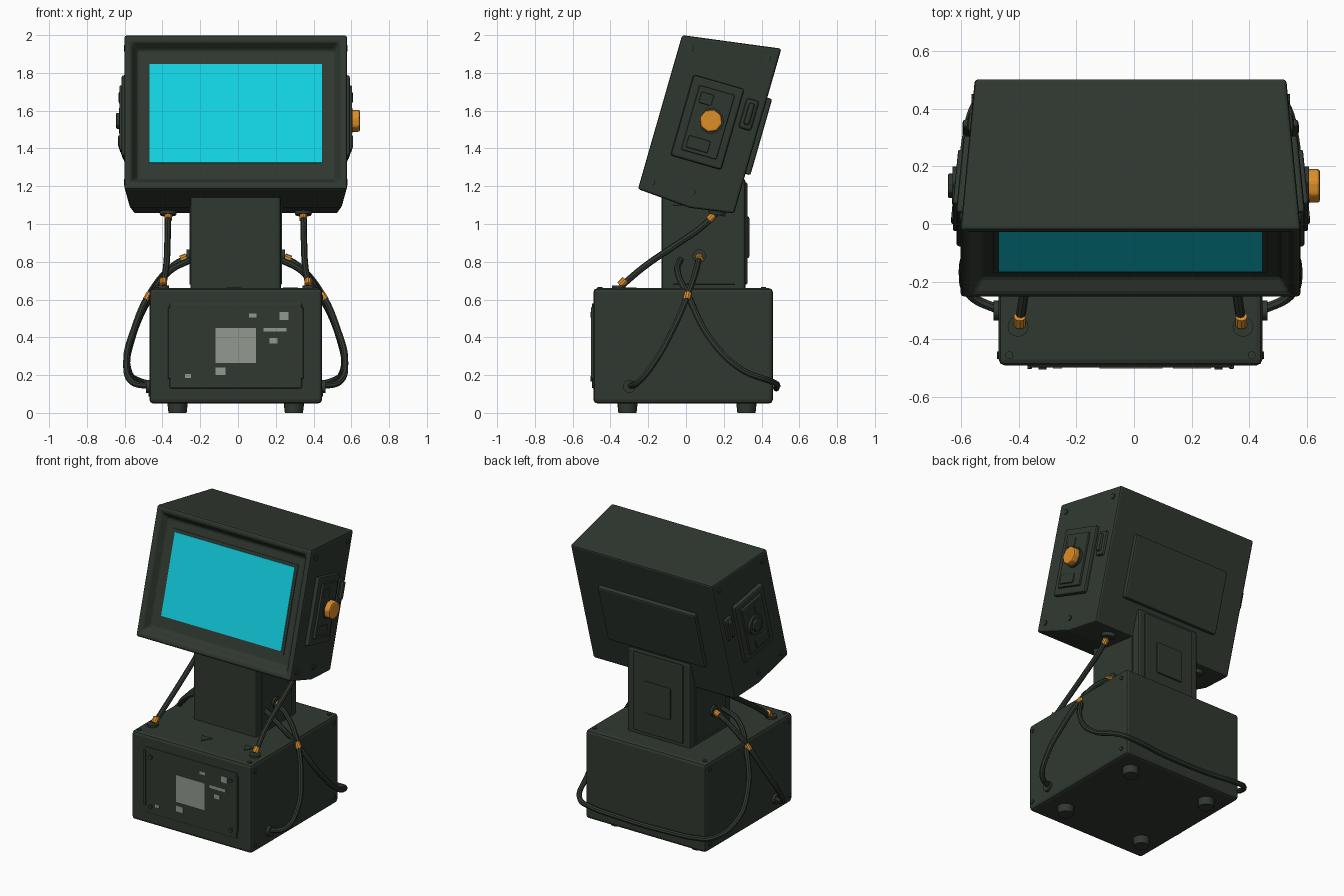
import bpy, bmesh, math
from mathutils import Matrix, Vector

if "Cube" in bpy.data.objects:
    bpy.data.objects.remove(bpy.data.objects["Cube"])

CX = -0.012                                     # the body's symmetry plane
WORLD = Matrix.Translation((CX, 0, 0))
# head frame: x across, y depth into the head, z up along the tilted screen
HEAD = Matrix.Translation((CX, -0.1375, 1.5925)) @ Matrix.Rotation(math.radians(-16), 4, 'X')


def material(name, rgb):
    m = bpy.data.materials.new(name)
    m.diffuse_color = (*rgb, 1)
    m.use_nodes = True
    m.node_tree.nodes["Principled BSDF"].inputs["Base Color"].default_value = m.diffuse_color
    return m


BODY = material("dark olive casing", (0.030, 0.040, 0.030))
SCREEN = material("cyan screen", (0.006, 0.64, 0.76))
ORANGE = material("orange", (0.72, 0.27, 0.022))
GREY = material("worn grey", (0.29, 0.32, 0.28))


def finish(name, bm, mat, frame=WORLD, bevel=0, smooth=False):
    bmesh.ops.recalc_face_normals(bm, faces=bm.faces)
    me = bpy.data.meshes.new(name)
    bm.to_mesh(me)
    bm.free()
    me.materials.append(mat)
    ob = bpy.data.objects.new(name, me)
    bpy.context.collection.objects.link(ob)
    ob.matrix_world = frame
    if bevel:
        b = ob.modifiers.new("bevel", 'BEVEL')
        b.width, b.segments, b.limit_method = bevel, 2, 'ANGLE'
        b.angle_limit = math.radians(30)
    if smooth:
        shade(ob)
    return ob


def shade(ob):
    bpy.ops.object.select_all(action='DESELECT')
    ob.select_set(True)
    bpy.context.view_layer.objects.active = ob
    bpy.ops.object.shade_smooth_by_angle(angle=math.radians(35))


def box(name, lo, hi, mat=BODY, frame=WORLD, bevel=0.0, rot=0.0):
    lo, hi = Vector(lo), Vector(hi)
    bm = bmesh.new()
    bmesh.ops.create_cube(bm, size=1)
    bmesh.ops.scale(bm, vec=hi - lo, verts=bm.verts)
    m = Matrix.Translation((lo + hi) / 2) @ Matrix.Rotation(rot, 4, 'Z')
    bmesh.ops.transform(bm, matrix=m, verts=bm.verts)
    return finish(name, bm, mat, frame, bevel)


def cyl(name, p, axis, r, h, mat=BODY, frame=WORLD, sides=16, r2=None, bevel=0):
    """Cylinder centred at p along axis."""
    bm = bmesh.new()
    bmesh.ops.create_cone(bm, cap_ends=True, segments=sides, radius1=r,
                          radius2=r if r2 is None else r2, depth=h)
    q = Vector(axis).to_track_quat('Z', 'Y').to_matrix().to_4x4()
    bmesh.ops.transform(bm, matrix=Matrix.Translation(p) @ q, verts=bm.verts)
    return finish(name, bm, mat, frame, bevel, sides > 8)


def cable(name, pts, r=0.017):
    cu = bpy.data.curves.new(name, 'CURVE')
    cu.dimensions = '3D'
    cu.bevel_depth, cu.bevel_resolution, cu.resolution_u = r, 2, 8
    cu.use_fill_caps = True
    sp = cu.splines.new('BEZIER')
    sp.bezier_points.add(len(pts) - 1)
    for bp, p in zip(sp.bezier_points, pts):
        bp.co = p
        bp.handle_left_type = bp.handle_right_type = 'AUTO'
    cu.materials.append(BODY)
    ob = bpy.data.objects.new(name, cu)
    bpy.context.collection.objects.link(ob)
    ob.matrix_world = WORLD
    bpy.ops.object.select_all(action='DESELECT')
    ob.select_set(True)
    bpy.context.view_layer.objects.active = ob
    bpy.ops.object.convert(target='MESH')
    shade(bpy.context.object)


# ---- base box with front panel, worn paint chips, feet and screws
box("base_box", (-0.457, -0.49, 0.05), (0.457, 0.46, 0.66), bevel=0.02)
box("base_front_panel", (-0.35, -0.498, 0.13), (0.35, -0.48, 0.58), bevel=0.006)
for s in (-1, 1):
    box("front_panel_rail", (s * 0.35 - 0.008, -0.503, 0.18), (s * 0.35 + 0.008, -0.485, 0.56), bevel=0.004)
    for z in (0.18, 0.52):
        cyl("panel_screw", (s * 0.305, -0.499, z), (0, -1, 0), 0.014, 0.012, sides=10)
    for y in (-0.31, 0.32):
        cyl("foot", (s * 0.308, y, 0.03), (0, 0, -1), 0.055, 0.06, r2=0.048)
    for y in (-0.455, 0.41):
        cyl("base_top_screw", (s * 0.42, y, 0.66), (0, 0, 1), 0.014, 0.012, sides=10)
        for z in (0.1, 0.61):
            cyl("base_side_screw", (s * 0.457, y, z), (s, 0, 0), 0.014, 0.012, sides=10)
chips = [(-0.12, 0.265, 0.095, 0.45), (0.057, 0.505, 0.098, 0.525), (0.22, 0.493, 0.267, 0.535),
         (0.135, 0.43, 0.257, 0.45), (0.168, 0.367, 0.21, 0.397), (-0.12, 0.2, -0.067, 0.24),
         (-0.28, 0.185, -0.25, 0.205)]
for x0, z0, x1, z1 in chips:
    box("paint_chip", (x0 - CX, -0.501, z0), (x1 - CX, -0.496, z1), GREY)
for x in (-0.01, 0.29):                          # triangular markers on the base top
    cyl("top_marker", (x, -0.325 if x < 0 else -0.285, 0.661), (0, 0, 1), 0.045, 0.006, sides=3)

# ---- neck column
box("neck_column", (-0.24, -0.13, 0.62), (0.24, 0.315, 1.24), bevel=0.015)
box("neck_back_frame", (-0.19, 0.30, 0.68), (0.19, 0.325, 1.22), bevel=0.008)
box("neck_back_cover", (-0.10, 0.31, 0.82), (0.10, 0.335, 1.04), bevel=0.008)
for s in (-1, 1):
    box("neck_side_plate", (s * 0.235 - 0.01, -0.07, 0.68), (s * 0.235 + 0.01, 0.26, 1.1), bevel=0.004)

# ---- head shell: side profile (depth, up) narrowing towards the back
DEPTH = 0.525


def half_width(d):
    return 0.59 - 0.05 * d / DEPTH


profile = [(0, 0.424), (DEPTH, 0.5), (DEPTH, -0.408), (0.29, -0.444), (0, -0.424)]
bm = bmesh.new()
left = [bm.verts.new((-half_width(d), d, u)) for d, u in profile]
right = [bm.verts.new((half_width(d), d, u)) for d, u in profile]
bm.faces.new(left)
bm.faces.new(right)
n = len(profile)
for i in range(n):
    j = (i + 1) % n
    front = bm.faces.new((left[i], left[j], right[j], right[i]))   # the last one is the front
bmesh.ops.recalc_face_normals(bm, faces=bm.faces)
bmesh.ops.inset_region(bm, faces=[front], thickness=0.05)
bmesh.ops.inset_region(bm, faces=[front], thickness=0.05, depth=-0.055)
finish("head_shell", bm, BODY, HEAD, 0.012)

# ---- screen and its inner border
box("screen_border", (-0.475, 0.050, -0.285), (0.475, 0.07, 0.297), frame=HEAD)
box("screen", (-0.457, 0.045, -0.265), (0.457, 0.052, 0.277), SCREEN, HEAD)

# ---- back hatch
box("back_hatch", (-0.37, 0.50, -0.19), (0.37, 0.552, 0.23), frame=HEAD, bevel=0.01)

# ---- control plates, knobs, levers and rivets on the head sides
slant = math.atan(0.05 / DEPTH)
for s in (-1, 1):
    def plate(name, d0, d1, u0, u1, x0, x1, bevel=0.006):
        a, b = sorted((s * x0, s * x1))
        box(name, (a, d0, u0), (b, d1, u1), frame=HEAD, bevel=bevel, rot=s * slant)

    plate("side_plate", 0.115, 0.395, -0.205, 0.24, 0.54, 0.592, 0.012)
    plate("side_plate_inner", 0.16, 0.355, -0.16, 0.195, 0.56, 0.607)
    plate("side_switch_upper", 0.18, 0.25, 0.105, 0.165, 0.58, 0.617)
    plate("side_switch_lower", 0.18, 0.30, -0.14, -0.075, 0.58, 0.617)
    cyl("knob_collar", (s * 0.60, 0.272, 0.03), (s, 0, 0), 0.068, 0.036, frame=HEAD)
    if s > 0:
        cyl("orange_knob", (0.632, 0.272, 0.03), (1, 0, 0), 0.062, 0.05, ORANGE, HEAD, sides=8, bevel=0.01)
    else:
        cyl("left_knob", (-0.617, 0.272, 0.03), (-1, 0, 0), 0.045, 0.032, BODY, HEAD, sides=8, bevel=0.006)
    plate("side_lever_mount", 0.42, 0.49, 0.035, 0.20, 0.53, 0.565, 0.015)
    plate("side_lever", 0.44, 0.472, 0.06, 0.18, 0.55, 0.583, 0.012)
    for d, u in ((0.06, 0.37), (0.47, 0.43), (0.06, -0.37), (0.28, -0.36)):
        cyl("head_rivet", (s * half_width(d), d, u), (s, 0, 0), 0.018, 0.014, frame=HEAD, sides=10)

# ---- cables with sockets and orange plugs
for s in (-1, 1):
    def at(x, y, z):
        return (s * x, y, z)

    # straight cable from the head underside to the base top
    cable("front_cable", [at(0.358, 0.17, 1.07), at(0.36, 0.09, 0.99), at(0.362, -0.06, 0.885),
                          at(0.368, -0.22, 0.775), at(0.385, -0.345, 0.67)])
    cyl("head_socket", at(0.358, 0.165, 1.062), (0, -0.2, -1), 0.05, 0.03, r2=0.042)
    cyl("head_plug", at(0.358, 0.135, 1.035), (0, -0.7, -0.7), 0.021, 0.035, ORANGE, sides=10)
    cyl("base_socket", at(0.39, -0.355, 0.665), (0, 0, 1), 0.036, 0.02)
    cyl("base_plug", at(0.384, -0.335, 0.69), (0, 0.6, 0.6), 0.021, 0.04, ORANGE, sides=10)
    # looped cable from the neck side to the base side
    cable("side_cable", [at(0.24, 0.07, 0.83), at(0.33, 0.06, 0.78), at(0.45, 0.015, 0.64),
                         at(0.54, -0.07, 0.44), at(0.58, -0.165, 0.27), at(0.55, -0.25, 0.165),
                         at(0.45, -0.30, 0.14)])
    cyl("neck_socket", at(0.247, 0.07, 0.83), (s, 0, 0), 0.036, 0.025)
    cyl("neck_plug", at(0.275, 0.07, 0.818), (s, 0, -0.4), 0.021, 0.035, ORANGE, sides=10)
    cyl("side_socket", at(0.462, -0.30, 0.14), (s, 0, 0), 0.034, 0.025)
    cyl("side_band", at(0.463, 0.007, 0.615), (s * 0.5, -0.2, -0.85), 0.021, 0.04, ORANGE, sides=10)

# cable from one neck side round the back of the base to the other side
half = [(0.24, -0.03, 0.81), (0.35, -0.045, 0.75), (0.46, 0.02, 0.60), (0.55, 0.13, 0.39),
        (0.57, 0.285, 0.235), (0.50, 0.455, 0.165), (0.40, 0.48, 0.15), (0.2, 0.478, 0.135)]
cable("wrap_cable", half + [(0, 0.478, 0.13)] + [(-x, y, z) for x, y, z in reversed(half)])
